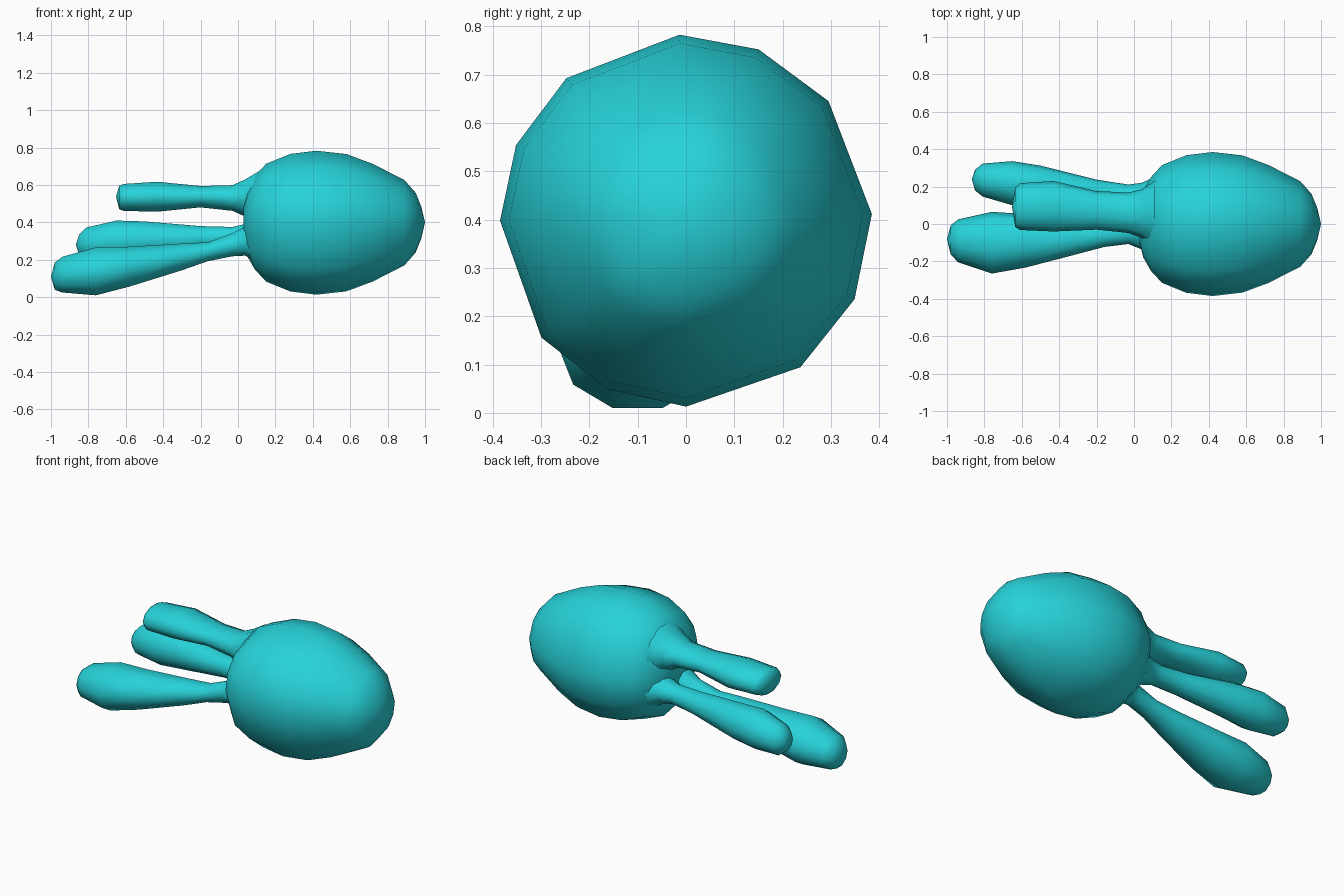
import bpy, bmesh
from math import cos, sin, radians

teal = bpy.data.materials.new("teal")
teal.diffuse_color = (0.02, 0.65, 0.70, 1)


def loft(name, rings, angles, start=None, end=None):
    """Skin elliptical cross-sections (x, y, z, ry, rz), closing the ends with poles."""
    bm = bmesh.new()
    loops = []
    for x, y, z, ry, rz in rings:
        loops.append([bm.verts.new((x, y + ry * cos(a), z + rz * sin(a))) for a in angles])
    n = len(angles)
    for a, b in zip(loops, loops[1:]):
        for i in range(n):
            j = (i + 1) % n
            bm.faces.new((a[i], a[j], b[j], b[i]))
    for pole, loop in ((start, loops[0]), (end, loops[-1])):
        if pole:
            tip = bm.verts.new(pole)
            for i in range(n):
                bm.faces.new((loop[i], loop[(i + 1) % n], tip))
    bmesh.ops.recalc_face_normals(bm, faces=bm.faces)
    mesh = bpy.data.meshes.new(name)
    bm.to_mesh(mesh)
    bm.free()
    mesh.materials.append(teal)
    for p in mesh.polygons:
        p.use_smooth = True
    ob = bpy.data.objects.new(name, mesh)
    bpy.context.collection.objects.link(ob)
    return ob


# Egg-shaped body with slightly uneven facets
body_angles = [radians(a) for a in (2, 40, 67, 92, 130, 156, 180, 219, 245, 270, 308, 335)]
profile = [(0.03, 0.10), (0.05, 0.18), (0.09, 0.25), (0.15, 0.315), (0.28, 0.368), (0.42, 0.385),
           (0.58, 0.367), (0.72, 0.315), (0.89, 0.228), (0.95, 0.16), (0.98, 0.085)]
loft("body", [(x, 0, 0.398, r, r) for x, r in profile], body_angles,
     (0.035, 0, 0.398), (1.0, 0, 0.40))

# Three limbs, each flaring out of the back of the body
limb_angles = [radians(a) for a in range(0, 360, 36)]
limbs = {
    "upper_limb": ([(0.11, 0.05, 0.525, 0.18, 0.155), (0.04, 0.055, 0.53, 0.13, 0.105),
                    (-0.03, 0.06, 0.53, 0.108, 0.072), (-0.20, 0.073, 0.537, 0.103, 0.060),
                    (-0.43, 0.095, 0.537, 0.135, 0.084), (-0.61, 0.093, 0.533, 0.125, 0.076),
                    (-0.635, 0.09, 0.533, 0.105, 0.066)], (-0.652, 0.09, 0.538)),
    "side_limb": ([(0.11, 0.12, 0.32, 0.13, 0.12), (0.04, 0.135, 0.32, 0.085, 0.075),
                   (-0.03, 0.145, 0.32, 0.066, 0.058), (-0.20, 0.165, 0.315, 0.072, 0.068),
                   (-0.50, 0.21, 0.305, 0.102, 0.105), (-0.65, 0.218, 0.30, 0.118, 0.115),
                   (-0.81, 0.235, 0.285, 0.088, 0.092), (-0.85, 0.235, 0.28, 0.055, 0.055)],
                  (-0.867, 0.24, 0.28)),
    "lower_limb": ([(0.11, -0.05, 0.30, 0.14, 0.13), (0.04, -0.045, 0.30, 0.09, 0.082),
                    (-0.03, -0.045, 0.28, 0.062, 0.065), (-0.16, -0.055, 0.243, 0.068, 0.053),
                    (-0.30, -0.07, 0.215, 0.09, 0.075), (-0.58, -0.09, 0.163, 0.143, 0.112),
                    (-0.76, -0.10, 0.138, 0.165, 0.135), (-0.94, -0.09, 0.12, 0.115, 0.10),
                    (-0.98, -0.085, 0.112, 0.078, 0.076)], (-1.0, -0.08, 0.11)),
}
for name, (rings, tip) in limbs.items():
    loft(name, rings, limb_angles, end=tip)
